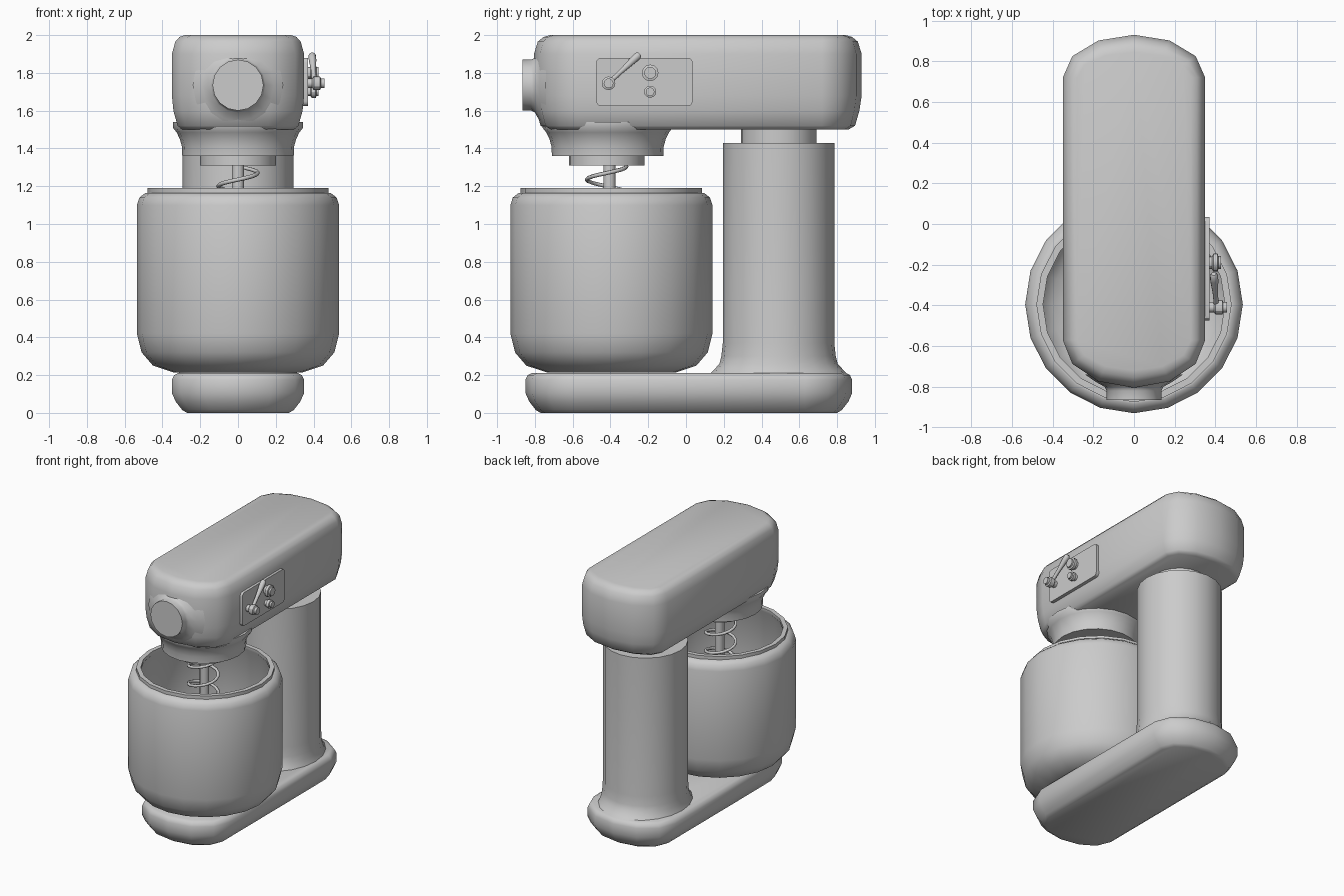
import bpy, math
from mathutils import Vector, Matrix

if "Cube" in bpy.data.objects:
    bpy.data.objects.remove(bpy.data.objects["Cube"])


def make_mesh(name, verts, faces, angle=40):
    me = bpy.data.meshes.new(name)
    me.from_pydata(verts, [], faces)
    ob = bpy.data.objects.new(name, me)
    bpy.context.collection.objects.link(ob)
    bpy.ops.object.select_all(action='DESELECT')
    ob.select_set(True)
    bpy.context.view_layer.objects.active = ob
    bpy.ops.object.mode_set(mode='EDIT')
    bpy.ops.mesh.select_all(action='SELECT')
    bpy.ops.mesh.normals_make_consistent(inside=False)
    bpy.ops.object.mode_set(mode='OBJECT')
    bpy.ops.object.shade_smooth_by_angle(angle=math.radians(angle))
    return ob


def loft(name, rings, angle=40):
    """Skin a list of equal-length closed rings and cap both ends."""
    n = len(rings[0])
    verts = [v for r in rings for v in r]
    faces = [(i * n + j, i * n + (j + 1) % n, (i + 1) * n + (j + 1) % n, (i + 1) * n + j)
             for i in range(len(rings) - 1) for j in range(n)]
    faces += [tuple(range(n)), tuple(range(len(verts) - n, len(verts)))]
    return make_mesh(name, verts, faces, angle)


def stadium(rx, y0, ry0, y1, ry1, z):
    """Long ring with a half ellipse of six sides at each end."""
    pts = []
    for yc, ry, s in ((y1, ry1, 0), (y0, ry0, math.pi)):
        for i in range(7):
            a = s + math.pi * i / 6
            pts.append((rx * math.cos(a), yc + ry * math.sin(a), z))
    return pts


def ellipse(rx, ry, z, n):
    return [(rx * math.cos(2 * math.pi * i / n), ry * math.sin(2 * math.pi * i / n), z)
            for i in range(n)]


def turned(name, profile, origin, axis=(0, 0, 1), n=20, angle=40):
    """Turned solid: (radius, height) profile along an axis."""
    ob = loft(name, [ellipse(r, r, h, n) for r, h in profile], angle)
    rot = Vector((0, 0, 1)).rotation_difference(Vector(axis)).to_matrix().to_4x4()
    ob.data.transform(Matrix.Translation(origin) @ rot)
    return ob


# base: long rounded foot
loft("base", [stadium(.35 - d, -.60, .25 - d, .63, .25 - d, z) for d, z in
              ((.08, 0), (.055, .015), (.02, .06), (0, .105), (0, .175), (.012, .2), (.035, .212))])

# column with flared foot, and the narrower hinge neck
col = loft("column", [ellipse(rx, ry, z, 20) for rx, ry, z in
                      ((.315, .365, .205), (.308, .345, .225), (.302, .313, .26),
                       (.298, .303, .30), (.295, .295, .37), (.295, .295, 1.43))])
col.data.transform(Matrix.Translation((0, .49, 0)))
turned("hinge_neck", [(.2, 1.42), (.2, 1.52)], (0, .49, 0))

# motor head
loft("head", [stadium(.35 - d, -.57, .235 - e, .72, .21 - e, z) for d, e, z in
              ((.055, .07, 1.5), (.03, .035, 1.52), (.008, .012, 1.6), (0, 0, 1.68),
               (0, 0, 1.9), (.018, .02, 1.965), (.04, .05, 1.99), (.07, .085, 2.0))], 50)

# collar under the head and the drive disc
turned("head_collar", [(.295, 1.36), (.297, 1.41), (.308, 1.45), (.325, 1.485), (.345, 1.51), (.345, 1.54)],
       (0, -.415, 0))
turned("drive_disc", [(.2, 1.31), (.2, 1.37)], (0, -.42, 0))

# round cap on the front of the head
turned("front_cap", [(.24, 0), (.19, .035), (.145, .06), (.135, .08), (.135, .125)],
       (0, -.74, 1.735), (0, -1, 0), 16)

# hollow bowl with a raised rim
turned("bowl", [(.34, .214), (.45, .25), (.51, .32), (.535, .42), (.535, 1.1), (.522, 1.14),
                (.49, 1.165), (.48, 1.165), (.48, 1.19), (.447, 1.19), (.447, 1.165),
                (.49, 1.1), (.49, .43), (.46, .34), (.40, .285), (.32, .26)], (0, -.395, 0))

# beater: shaft with a spiral wire
turned("beater_shaft", [(.033, .45), (.033, 1.32)], (0, -.405, 0), n=12)
cu = bpy.data.curves.new("beater_spiral", 'CURVE')
cu.dimensions = '3D'
cu.bevel_depth = .011
cu.bevel_resolution = 1
cu.use_fill_caps = True
sp = cu.splines.new('POLY')
steps, turns = 96, 6
sp.points.add(steps)
for i, p in enumerate(sp.points):
    t = i / steps
    a = math.pi / 2 - 2 * math.pi * turns * t
    r = .105 if i < steps - 8 else .105 * (steps - i) / 8
    p.co = (r * math.cos(a), -.42 + r * math.sin(a), 1.305 - .14 * turns * t, 1)
bpy.context.collection.objects.link(bpy.data.objects.new("beater_spiral", cu))

# control panel: rounded plate on the right side
plate = []
for cy, cz, s in ((.01, 1.855, 0), (-.45, 1.855, 1), (-.45, 1.65, 2), (.01, 1.65, 3)):
    for i in range(4):
        a = (s + i / 3) * math.pi / 2
        plate.append((cy + .025 * math.cos(a), cz + .025 * math.sin(a)))
loft("control_panel", [[(x, y, z) for y, z in plate] for x in (.34, .37)], 30)

# stepped buttons and lever pivot
for name, y, z, r, h in (("large_button", -.19, 1.80, .044, .062),
                         ("small_button", -.19, 1.70, .032, .062),
                         ("lever_pivot", -.41, 1.745, .036, .092)):
    turned(name, [(r * .7, 0), (r * .7, h * .3), (r, h * .4), (r, h * .75),
                  (r * .72, h * .8), (r * .72, h)], (.365, y, z), (1, 0, 0), 12, 30)

# lever rod, thicker toward its tip
start, end = Vector((.405, -.405, 1.75)), Vector((.392, -.245, 1.9))
length = (end - start).length
turned("lever_rod", [(.012, 0), (.013, length * .4), (.02, length * .8), (.02, length * .95), (.012, length)],
       start, (end - start).normalized(), 10)
